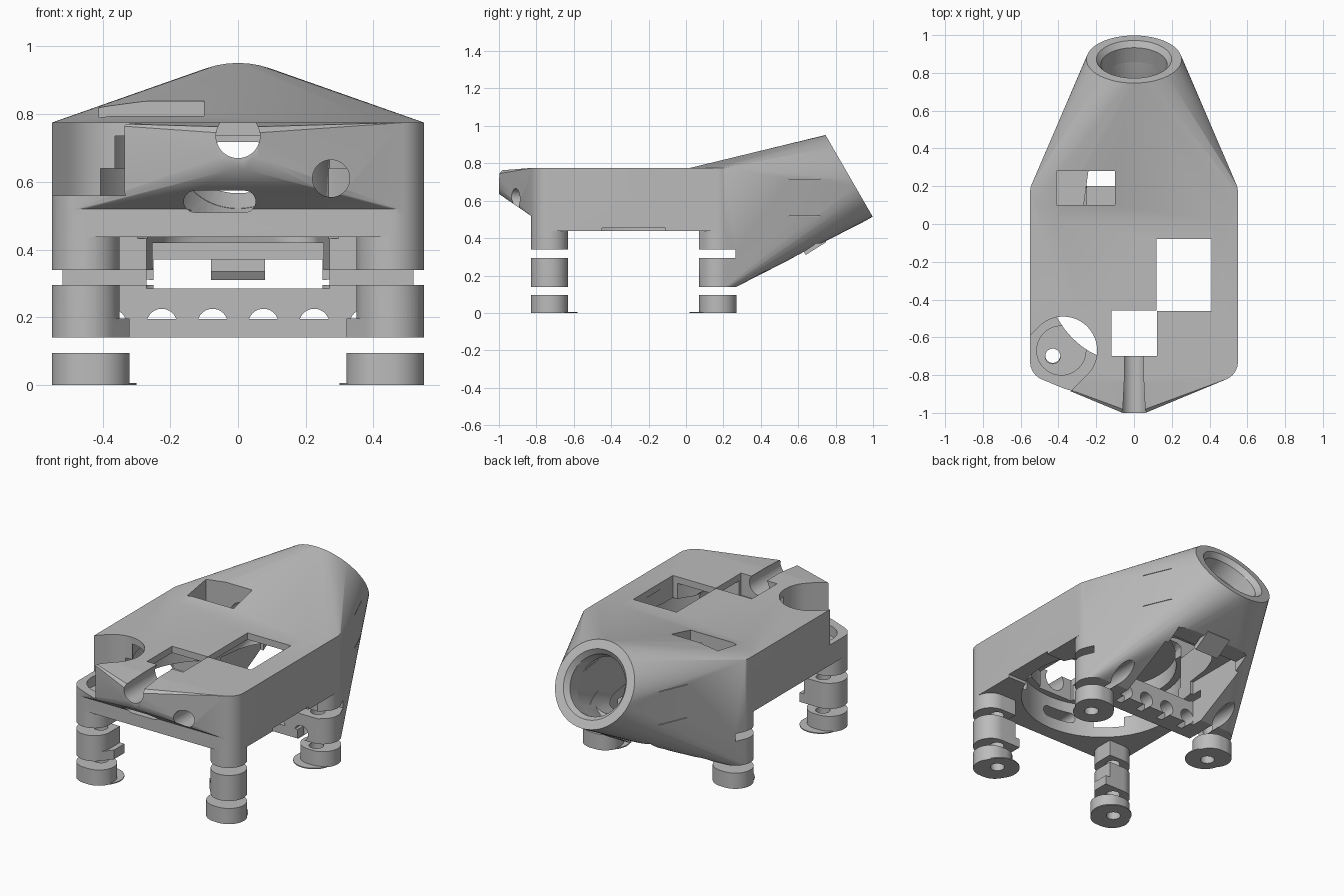
import bpy, bmesh, math
from mathutils import Vector, Matrix

cube = bpy.data.objects.get("Cube")
if cube:
    bpy.data.objects.remove(cube, do_unlink=True)

grey = bpy.data.materials.new("plain grey")
grey.use_nodes = True
grey.diffuse_color = (0.5, 0.5, 0.5, 1)
grey.node_tree.nodes["Principled BSDF"].inputs["Base Color"].default_value = grey.diffuse_color


def make(name, bm):
    bmesh.ops.recalc_face_normals(bm, faces=bm.faces)
    mesh = bpy.data.meshes.new(name)
    bm.to_mesh(mesh)
    bm.free()
    mesh.materials.append(grey)
    ob = bpy.data.objects.new(name, mesh)
    bpy.context.collection.objects.link(ob)
    return ob


def hull(name, points):
    bm = bmesh.new()
    for p in points:
        bm.verts.new(p)
    res = bmesh.ops.convex_hull(bm, input=bm.verts)
    loose = {v for v in res["geom_interior"] + res["geom_unused"]
             if isinstance(v, bmesh.types.BMVert)}
    bmesh.ops.delete(bm, geom=list(loose), context='VERTS')
    bmesh.ops.dissolve_limit(bm, angle_limit=0.002, verts=bm.verts, edges=bm.edges)
    return make(name, bm)


def circle(center, r, axis=(0, 0, 1), n=48):
    rot = Vector((0, 0, 1)).rotation_difference(Vector(axis)).to_matrix()
    return [Vector(center) + rot @ Vector((r * math.cos(a), r * math.sin(a), 0))
            for a in (2 * math.pi * i / n for i in range(n))]


def column(x, y, r, z0, z1):
    return circle((x, y, z0), r) + circle((x, y, z1), r)


def corners(x0, x1, y0, y1, z0, z1):
    return [(x, y, z) for x in (x0, x1) for y in (y0, y1) for z in (z0, z1)]


def box(*lims):
    return hull("box", corners(*lims))


def rod(x, z, r, y0, y1):
    return hull("rod", circle((x, y0, z), r, (0, 1, 0)) + circle((x, y1, z), r, (0, 1, 0)))


def combine(target, other, op):
    mod = target.modifiers.new("combine", 'BOOLEAN')
    mod.operation, mod.solver, mod.object = op, 'EXACT', other
    bpy.context.view_layer.objects.active = target
    bpy.ops.object.modifier_apply(modifier=mod.name)
    bpy.data.objects.remove(other, do_unlink=True)


def cut(target, other):
    combine(target, other, 'DIFFERENCE')


def add(target, other):
    combine(target, other, 'UNION')


LX, FRONT, REAR, TOP, BELLY = 0.45, -0.73, 0.17, 0.775, 0.437
SIDES = (-1, 1)
axis = Vector((0, math.cos(math.radians(30)), math.sin(math.radians(30))))
mouth = Vector((0, 0.872, 0.733))

# Main deck with rounded corners
deck = []
for s in SIDES:
    for y in (FRONT, REAR):
        deck += column(s * LX, y, 0.1, BELLY, TOP)
shell = hull("shell", deck)
shell.name = "shell"

# Pointed nose with a chamfered tip
nose = []
for s in SIDES:
    nose += column(s * LX, FRONT, 0.1, 0.52, TOP)
    nose += [(s * 0.06, -0.98, 0.763), (s * 0.06, -1, 0.745),
             (s * 0.06, -1, 0.67), (s * 0.02, -1, 0.636)]
add(shell, hull("nose", nose))

# Rear body tapering into the slanted round mouth
rear = circle(mouth, 0.252, axis) + circle(mouth - axis * 0.05, 0.252, axis)
for s in SIDES:
    rear += column(s * LX, REAR, 0.1, 0.14, TOP)
    rear += corners(s * 0.35, s * 0.45, 0.07, 0.17, 0.14, TOP)
    rear.append((s * 0.42, 0.02, TOP))
add(shell, hull("rear", rear))
cut(shell, box(-1, 1, -0.6, 0.07, 0, BELLY))

# Front legs, a little wider at the bottom
for s in SIDES:
    for inner, z0, z1 in ((0.35, 0.19, 0.5), (0.32, 0.14, 0.196)):
        leg = column(s * LX, FRONT, 0.1, z0, z1)
        leg += corners(s * inner, s * 0.45, FRONT, -0.63, z0, z1)
        add(shell, hull("leg", leg))

# Round inner chamber, rear cavity and mouth bore
cut(shell, hull("chamber", column(0, -0.28, 0.46, 0.432, 0.64)))
cut(shell, hull("upper_chamber", column(0, -0.28, 0.42, 0.5, 0.735)))
cut(shell, hull("cavity", corners(-0.27, 0.27, 0, 0.07, 0.285, 0.69)
                + circle(mouth - axis * 0.12, 0.176, axis)))
cut(shell, hull("bore", circle(mouth - axis * 0.3, 0.175, axis)
                + circle(mouth + axis * 0.1, 0.175, axis)))
cut(shell, hull("mouth_chamfer", circle(mouth - axis * 0.03, 0.175, axis)
                + circle(mouth + axis * 0.001, 0.2, axis)))

# Deck openings, and a corner well that is open to the outside
cut(shell, box(0.12, 0.41, -0.46, -0.08, 0.4, 1))
cut(shell, box(-0.12, 0.121, -0.70, -0.459, 0.4, 1))
cut(shell, box(-0.41, -0.1, 0.1, 0.28, 0.62, 1.1))
cut(shell, hull("well", column(-0.375, -0.67, 0.18, 0.56, 1)
                + column(-0.575, -0.87, 0.18, 0.56, 1)))
cut(shell, hull("well_floor", column(-0.385, -0.67, 0.13, 0.5, 0.7)))

# Nose groove, cable hole and slot
cut(shell, rod(0, 0.735, 0.065, -1.1, -0.69))
cut(shell, rod(0.275, 0.61, 0.055, -1.1, -0.55))
slot = []
for x in (-0.128, 0.02):
    for y in (-1.1, -0.6):
        slot += circle((x, y, 0.542), 0.032, (0, 1, 0), 24)
cut(shell, hull("slot", slot))

# Underside window, open floor and row of vents
cut(shell, box(-0.25, 0.25, 0, 1, 0.285, 0.37))
cut(shell, box(-0.27, 0.27, 0.2, 0.6, 0.1, 0.42))
for i in range(6):
    cut(shell, rod(-0.375 + 0.15 * i, 0.18, 0.045, 0.05, 0.5))

# Side rail notch, strap gaps, fine side slits and screw holes
cut(shell, box(0.4, 0.6, -0.45, -0.11, 0.4, 0.455))
cut(shell, box(-1, 1, -1, 0.265, 0.295, 0.34))
for z in (0.515, 0.715):
    cut(shell, box(-1, 1, 0.55, 0.72, z, z + 0.003))
for s in SIDES:
    for y in (-0.7, 0.15):
        cut(shell, hull("screw", column(s * 0.43, y, 0.04, 0.05, 0.6)))

parts = [shell]

# Rear sill in front of the vents and the latch tab
sill = box(-0.35, 0.35, 0.07, 0.13, 0.14, 0.195)
sill.name = "rear_sill"
tab = box(-0.08, 0.08, -0.065, 0.065, -0.01, 0.02)
tab.name = "latch_tab"
tab.data.transform(Matrix.Translation((0, 0.69, 0.353)) @ Matrix.Rotation(math.radians(32), 4, 'X'))
parts += [sill, tab]

# Separate feet with a thin inner lip and a screw hole
for s, side in zip(SIDES, ("right", "left")):
    for y, end, lip in ((FRONT, "front", -0.695), (REAR, "rear", 0.135)):
        foot = hull("foot", column(s * LX, y, 0.1, 0, 0.095)
                    + column(s * 0.42, y, 0.1, 0, 0.095))
        add(foot, hull("lip", column(s * 0.415, lip, 0.115, 0, 0.006)))
        cut(foot, hull("screw", column(s * 0.43, lip, 0.04, -0.1, 0.2)))
        foot.name = f"{end}_{side}_foot"
        parts.append(foot)

bpy.ops.object.select_all(action='DESELECT')
for ob in parts:
    ob.select_set(True)
bpy.context.view_layer.objects.active = shell
bpy.ops.object.shade_smooth_by_angle(angle=math.radians(25))
